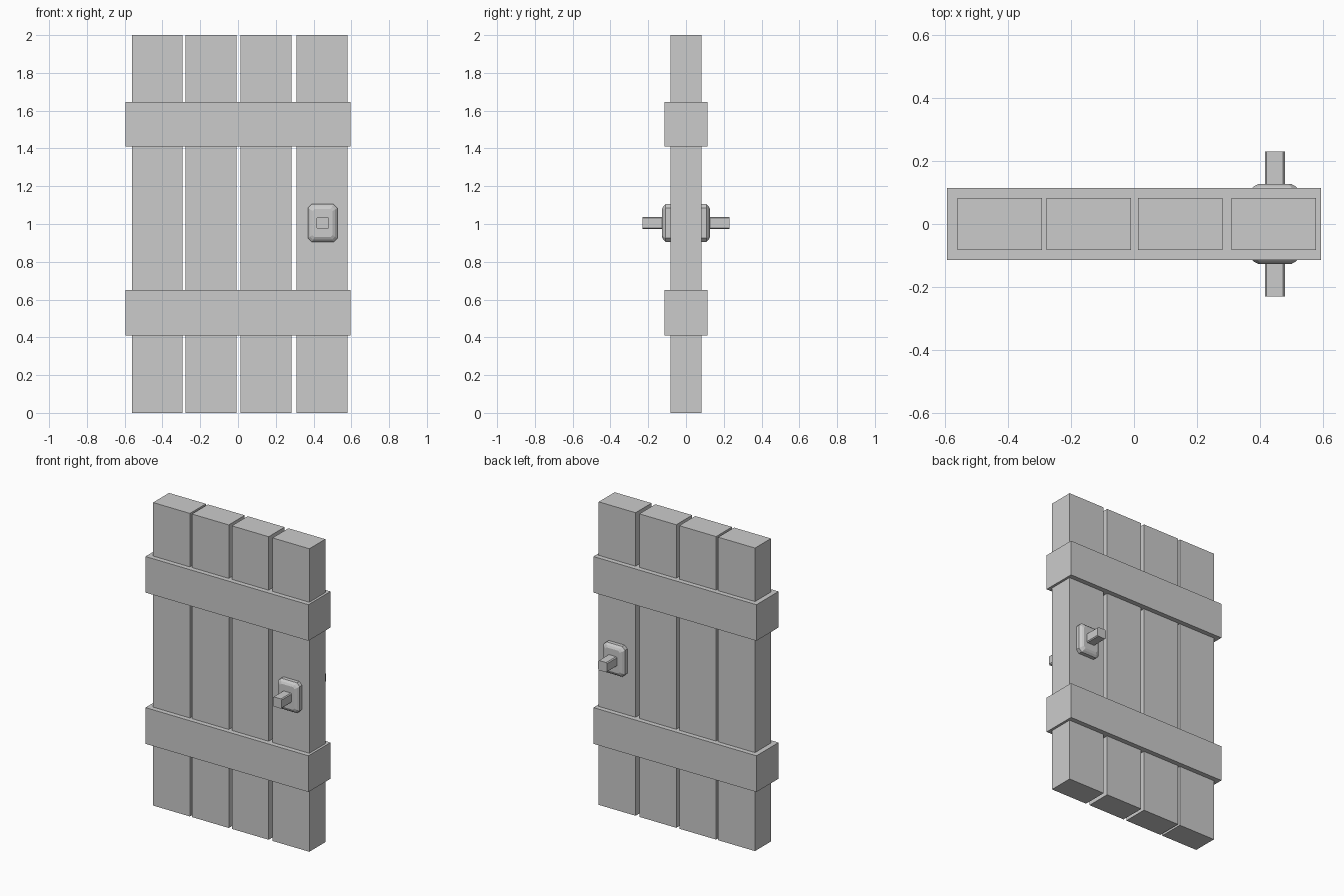
import bpy, bmesh

if "Cube" in bpy.data.objects:
    bpy.data.objects.remove(bpy.data.objects["Cube"])


def box(name, x0, x1, y, z0, z1):
    """Axis-aligned box, symmetric in y."""
    bm = bmesh.new()
    bmesh.ops.create_cube(bm, size=1)
    bmesh.ops.scale(bm, vec=(x1 - x0, 2 * y, z1 - z0), verts=bm.verts)
    bmesh.ops.translate(bm, vec=((x0 + x1) / 2, 0, (z0 + z1) / 2), verts=bm.verts)
    return finish(bm, name)


def finish(bm, name):
    bmesh.ops.recalc_face_normals(bm, faces=bm.faces)
    mesh = bpy.data.meshes.new(name)
    bm.to_mesh(mesh)
    bm.free()
    obj = bpy.data.objects.new(name, mesh)
    bpy.context.collection.objects.link(obj)
    return obj


def ring(bm, cx, cz, hx, hz, c, y):
    """Rectangle with cut corners, lying in a plane of constant y."""
    pts = [(hx, hz - c), (hx - c, hz), (c - hx, hz), (-hx, hz - c),
           (-hx, c - hz), (c - hx, -hz), (hx - c, -hz), (hx, c - hz)]
    return [bm.verts.new((cx + px, y, cz + pz)) for px, pz in pts]


# Vertical planks
for i, x in enumerate((-0.562, -0.278, 0.013, 0.31)):
    box(f"plank_{i + 1}", x, x + 0.269, 0.083, 0, 2)

# Horizontal battens wrapping the planks
box("lower_batten", -0.595, 0.595, 0.115, 0.411, 0.65)
box("upper_batten", -0.595, 0.595, 0.115, 1.409, 1.647)

# Handles: bevelled back plate stepping in to a square rod, front and back
profile = [(0.078, 0.1, 0.02, 0.075), (0.078, 0.1, 0.02, 0.108),
           (0.066, 0.088, 0.016, 0.12), (0.053, 0.075, 0.011, 0.127),
           (0.032, 0.032, 0.006, 0.127), (0.032, 0.032, 0.006, 0.23)]
for side, name in ((-1, "front_handle"), (1, "back_handle")):
    bm = bmesh.new()
    rings = [ring(bm, 0.448, 1.005, hx, hz, c, side * y) for hx, hz, c, y in profile]
    for a, b in zip(rings, rings[1:]):
        for k in range(8):
            n = (k + 1) % 8
            bm.faces.new((a[k], a[n], b[n], b[k]))
    bm.faces.new(rings[0])
    bm.faces.new(rings[-1])
    finish(bm, name)
